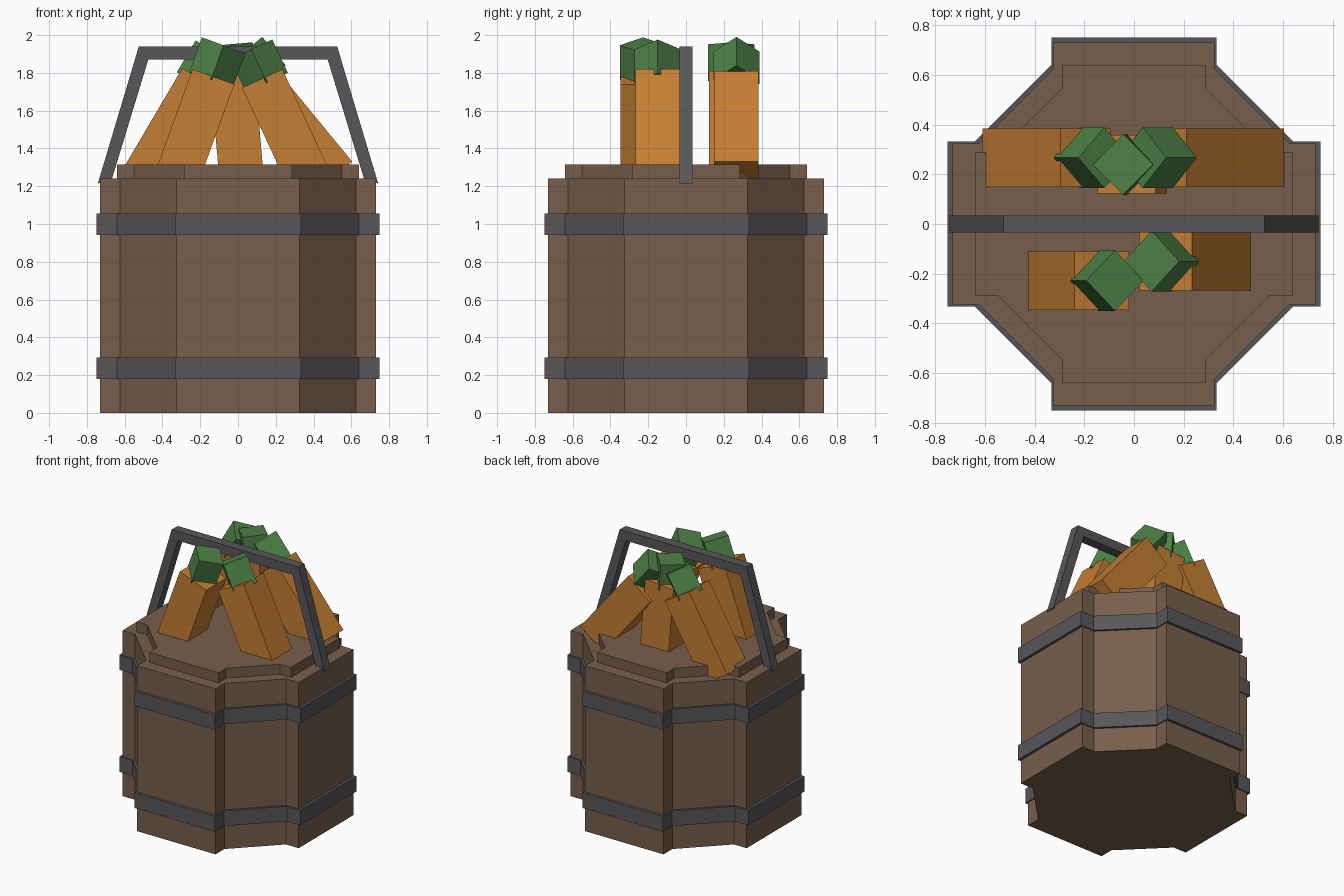
import bpy, bmesh, math
from mathutils import Matrix

if "Cube" in bpy.data.objects:
    bpy.data.objects.remove(bpy.data.objects["Cube"])


def material(name, rgb):
    m = bpy.data.materials.new(name)
    m.diffuse_color = (*rgb, 1)
    m.use_nodes = True
    m.node_tree.nodes["Principled BSDF"].inputs["Base Color"].default_value = m.diffuse_color
    return m


WOOD = material("brown_wood", (0.185, 0.114, 0.071))
IRON = material("dark_iron", (0.096, 0.096, 0.105))
ORANGE = material("carrot_orange", (0.56, 0.21, 0.034))
GREEN = material("leaf_green", (0.076, 0.22, 0.062))


def finish(name, bm, mat):
    bmesh.ops.recalc_face_normals(bm, faces=bm.faces)
    me = bpy.data.meshes.new(name)
    bm.to_mesh(me)
    bm.free()
    me.materials.append(mat)
    ob = bpy.data.objects.new(name, me)
    bpy.context.collection.objects.link(ob)
    return ob


def extrude(name, points, offset, mat):
    """Solid made by sweeping a flat outline along an offset."""
    bm = bmesh.new()
    face = bm.faces.new([bm.verts.new(p) for p in points])
    new = bmesh.ops.extrude_face_region(bm, geom=[face], use_keep_orig=True)["geom"]
    bmesh.ops.translate(bm, vec=offset,
                        verts=[g for g in new if isinstance(g, bmesh.types.BMVert)])
    return finish(name, bm, mat)


def barrel_prism(name, outer, half, inner, z0, z1, mat):
    """Eight-sided outline with four raised sides, repeated every quarter turn."""
    corner = [(outer, -half), (outer, half), (inner, half), (half, inner)]
    pts = []
    for q in range(4):
        c, s = [(1, 0), (0, 1), (-1, 0), (0, -1)][q]
        pts += [(c * x - s * y, s * x + c * y, z0) for x, y in corner]
    return extrude(name, pts, (0, 0, z1 - z0), mat)


def box(name, base, size, tilt, spin, mat):
    """Box standing on its base centre, spun on its own axis, then leaned sideways."""
    bm = bmesh.new()
    bmesh.ops.create_cube(bm, size=1)
    m = (Matrix.Translation(base) @ Matrix.Rotation(math.radians(tilt), 4, 'Y')
         @ Matrix.Rotation(math.radians(spin), 4, 'Z')
         @ Matrix.Translation((0, 0, size[2] / 2)) @ Matrix.Diagonal((*size, 1)))
    bmesh.ops.transform(bm, matrix=m, verts=bm.verts)
    return finish(name, bm, mat)


# Barrel body, lid and the two hoops
barrel_prism("barrel_body", 0.73, 0.325, 0.625, 0.0, 1.24, WOOD)
barrel_prism("barrel_lid", 0.64, 0.287, 0.55, 1.24, 1.315, WOOD)
barrel_prism("lower_hoop", 0.75, 0.333, 0.64, 0.18, 0.293, IRON)
barrel_prism("upper_hoop", 0.75, 0.333, 0.64, 0.943, 1.055, IRON)

# Carrying handle
left = [(-0.742, 1.215), (-0.525, 1.94)]
inner = [(-0.475, 1.87), (-0.668, 1.237)]
arch = (left + [(-x, z) for x, z in left[::-1]]
        + [(-x, z) for x, z in inner[::-1]] + inner)
# order: outer left to outer right, then inner right back to inner left
arch = left + [(-x, z) for x, z in left[::-1]] + [(-x, z) for x, z in inner[::-1]] + inner
extrude("handle", [(x, -0.035, z) for x, z in arch], (0, 0.07, 0), IRON)

# Carrots: top centre x, z, depth y, lean, then leaf base x, z
carrots = [
    ("front_left", -0.13, 1.78, -0.228, 20, -0.143, 1.763),
    ("front_right", 0.128, 1.77, -0.15, -25, 0.153, 1.748),
    ("back_left", -0.194, 1.765, 0.267, 30.5, -0.218, 1.742),
    ("back_right", 0.12, 1.735, 0.267, -39.4, 0.158, 1.762),
    ("back_middle", -0.03, 1.80, 0.24, -5, -0.027, 1.757),
]
LENGTH = 0.62
for name, x, z, y, lean, lx, lz in carrots:
    a = math.radians(lean)
    base = (x - LENGTH * math.sin(a), y, z - LENGTH * math.cos(a))
    box(name + "_carrot", base, (0.235, 0.235, LENGTH), lean, 0, ORANGE)
    box(name + "_leaves", (lx, y, lz), (0.173, 0.173, 0.195), lean, 45, GREEN)
